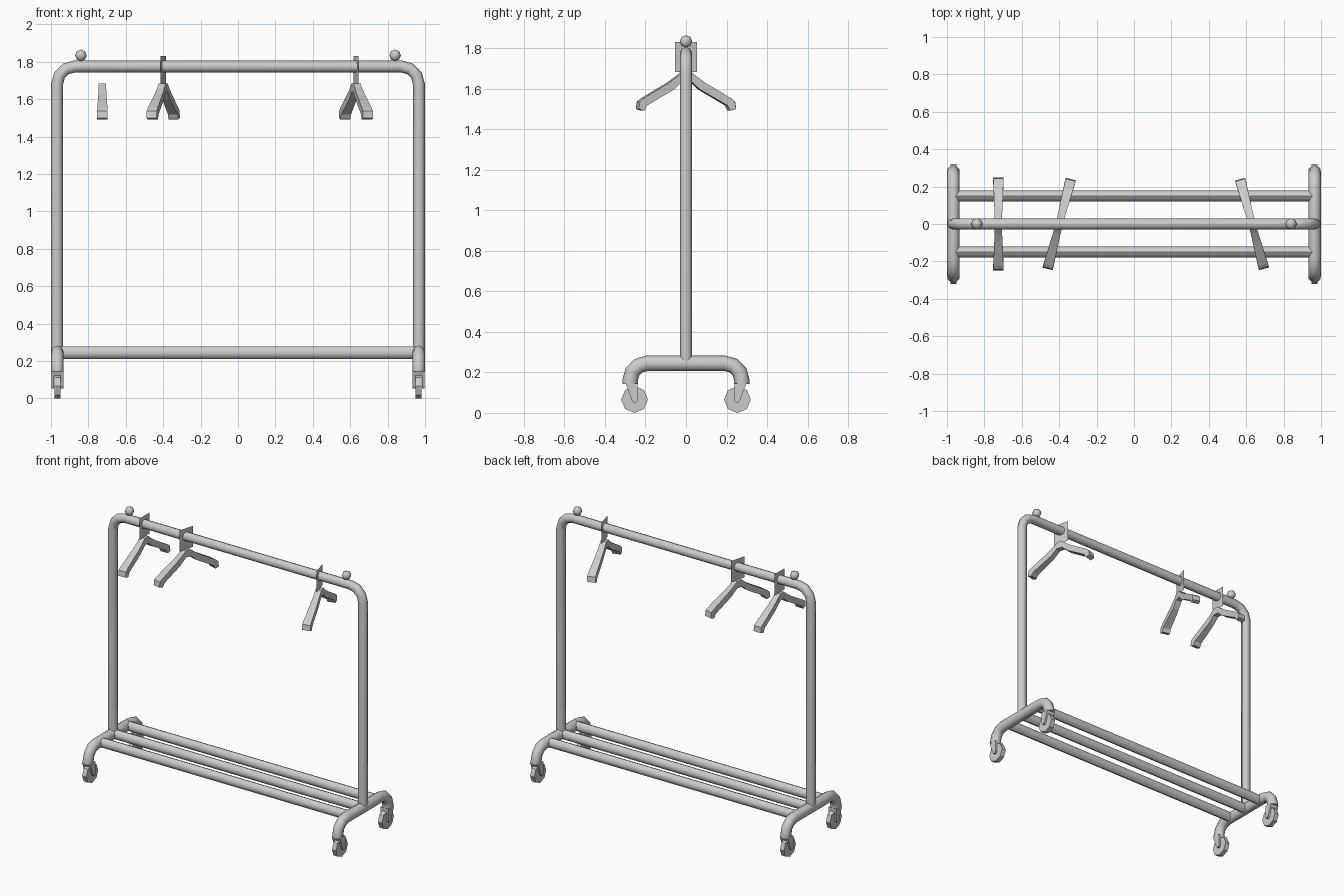
import bpy, bmesh, math
from mathutils import Vector, Matrix

if "Cube" in bpy.data.objects:
    bpy.data.objects.remove(bpy.data.objects["Cube"])


def finish(name, bm, smooth=True, mirror=None):
    bmesh.ops.recalc_face_normals(bm, faces=bm.faces)
    me = bpy.data.meshes.new(name)
    bm.to_mesh(me)
    bm.free()
    ob = bpy.data.objects.new(name, me)
    bpy.context.collection.objects.link(ob)
    if smooth:
        bpy.ops.object.select_all(action='DESELECT')
        bpy.context.view_layer.objects.active = ob
        ob.select_set(True)
        bpy.ops.object.shade_smooth_by_angle(angle=math.radians(50))
    if mirror:
        m = ob.modifiers.new("mirror", 'MIRROR')
        m.use_axis = mirror
        m.use_mirror_merge = False
    return ob


def skin(bm, rings):
    """Join rings of points with quads and cap both ends."""
    vs = [[bm.verts.new(p) for p in r] for r in rings]
    n = len(vs[0])
    for a, b in zip(vs, vs[1:]):
        for i in range(n):
            bm.faces.new((a[i], a[(i + 1) % n], b[(i + 1) % n], b[i]))
    bm.faces.new(vs[0])
    bm.faces.new(vs[-1])


def tube(bm, path, normal, r_plane, r_norm, sides=8):
    """Sweep an oval tube along a planar path with mitred joints."""
    path = [Vector(p) for p in path]
    normal = Vector(normal)
    rings = []
    for i, p in enumerate(path):
        d0 = (p - path[max(i - 1, 0)]).normalized()
        d1 = (path[min(i + 1, len(path) - 1)] - p).normalized()
        side = normal.cross((d0 + d1).normalized())
        ring = []
        for k in range(sides):
            a = math.tau * k / sides
            ring.append(p + side * math.cos(a) * r_plane + normal * math.sin(a) * r_norm)
        rings.append(ring)
    skin(bm, rings)


def arch(half, top, bottom, r, segs=3):
    """Upside-down U as (u, z) points with rounded corners."""
    right = [(half - r + r * math.cos(t), top - r + r * math.sin(t))
             for t in (math.pi / 2 * i / segs for i in range(segs + 1))]
    right = [(half, bottom)] + right
    return right + [(-u, z) for u, z in reversed(right)]


# Main hanging frame: uprights and top rail in one bent tube
bm = bmesh.new()
tube(bm, [(u, 0, z) for u, z in arch(0.967, 1.775, 0.25, 0.095)], (0, 1, 0), 0.032, 0.03)
finish("hanging_frame", bm)

# Bent feet, one under each upright
bm = bmesh.new()
tube(bm, [(0.966, u, z) for u, z in arch(0.276, 0.245, 0.143, 0.085)], (1, 0, 0), 0.038, 0.034)
finish("bent_foot", bm, mirror=(True, False, False))

# Lower shelf rails
for i, y in enumerate((-0.15, 0, 0.15)):
    bm = bmesh.new()
    tube(bm, [(-0.955, y, 0.244), (0.955, y, 0.244)], (0, 1, 0), 0.034, 0.03)
    finish(f"shelf_rail_{i + 1}", bm)

# End knobs on the top rail
bm = bmesh.new()
bmesh.ops.create_uvsphere(bm, u_segments=8, v_segments=4, radius=0.031,
                          matrix=Matrix.Translation((0.84, 0, 1.834)))
finish("rail_knob", bm, mirror=(True, False, False))

# Caster wheels
bm = bmesh.new()
bmesh.ops.create_cone(bm, cap_ends=True, segments=8, radius1=0.066, radius2=0.066, depth=0.032,
                      matrix=Matrix.Translation((0.966, 0.254, 0.066)) @ Matrix.Rotation(math.pi / 2, 4, 'Y'))
finish("caster_wheel", bm, smooth=False, mirror=(True, True, False))

# Caster forks: two tapered cheeks and a bridge under the foot
cheek = [(0.298, 0.146), (0.239, 0.146), (0.239, 0.062), (0.246, 0.052),
         (0.258, 0.052), (0.268, 0.065)]
bridge = [(0.298, 0.146), (0.239, 0.146), (0.239, 0.122), (0.288, 0.122)]
bm = bmesh.new()
for prof, x0, x1 in ((cheek, -0.032, -0.018), (cheek, 0.018, 0.032), (bridge, -0.018, 0.018)):
    skin(bm, [[(0.966 + x, y, z) for y, z in prof] for x in (x0, x1)])
finish("caster_fork", bm, smooth=False, mirror=(True, True, False))

# Coat hangers: section rows of (upper y, upper z, lower y, lower z, half width)
rows = [(0.02, 1.685, 0.02, 1.638, 0.02), (0.05, 1.66, 0.066, 1.597, 0.02),
        (0.096, 1.628, 0.092, 1.582, 0.022), (0.225, 1.552, 0.205, 1.518, 0.027),
        (0.243, 1.537, 0.218, 1.494, 0.028), (0.248, 1.5, 0.222, 1.492, 0.028)]
rows = [(-a, b, -c, d, w) for a, b, c, d, w in reversed(rows)] + rows
for i, (x, deg) in enumerate(((-0.725, 0), (-0.4, -14.5), (0.631, 15))):
    place = Matrix.Translation((x, 0, 0)) @ Matrix.Rotation(math.radians(deg), 4, 'Z')
    bm = bmesh.new()
    skin(bm, [[(-w, a, b), (w, a, b), (w, c, d), (-w, c, d)] for a, b, c, d, w in rows])
    finish(f"hanger_arms_{i + 1}", bm, smooth=False).matrix_world = place

    # Flat sheet standing in for the hook
    bm = bmesh.new()
    bm.faces.new([bm.verts.new(p) for p in ((0, -0.055, 1.684), (0, 0.055, 1.684),
                                            (0, 0.055, 1.832), (0, -0.055, 1.832))])
    finish(f"hanger_hook_{i + 1}", bm, smooth=False).matrix_world = place
